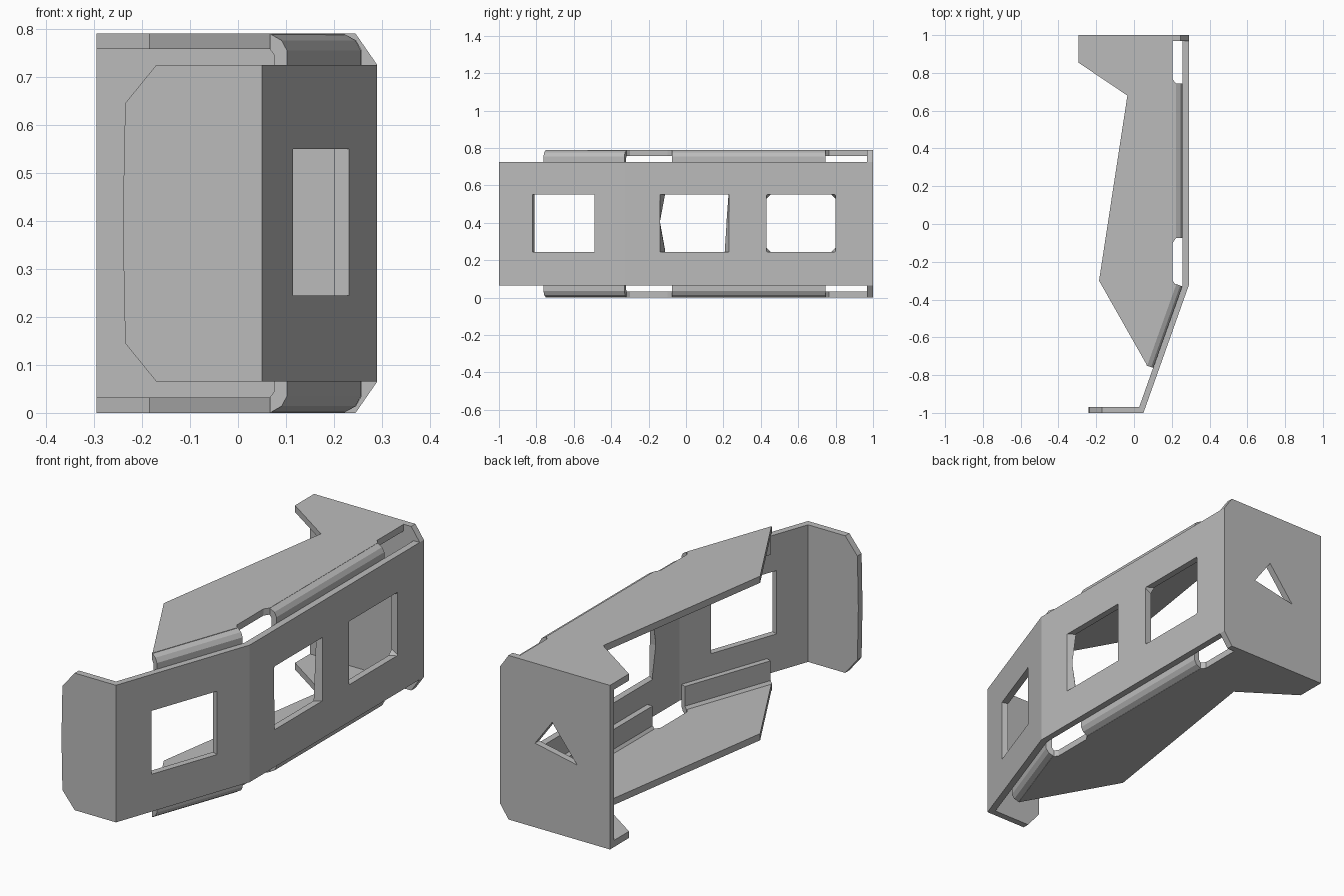
import bpy
import bmesh
from mathutils import Vector

cube = bpy.data.objects.get("Cube")
if cube:
    bpy.data.objects.remove(cube)

steel = bpy.data.materials.new("plain_grey")
steel.use_nodes = True
grey = (0.5, 0.5, 0.5, 1)
steel.diffuse_color = grey
steel.node_tree.nodes["Principled BSDF"].inputs["Base Color"].default_value = grey

HEIGHT = 0.79
LOW, HIGH = 0.065, 0.725
T = 0.032


def loft(name, first, second):
    """Closed solid between two matching outlines."""
    bm = bmesh.new()
    a = [bm.verts.new(p) for p in first]
    b = [bm.verts.new(p) for p in second]
    bm.faces.new(a)
    bm.faces.new(b[::-1])
    for i in range(len(a)):
        j = (i + 1) % len(a)
        bm.faces.new((a[i], b[i], b[j], a[j]))
    bmesh.ops.recalc_face_normals(bm, faces=bm.faces)
    mesh = bpy.data.meshes.new(name)
    bm.to_mesh(mesh)
    bm.free()
    mesh.materials.append(steel)
    obj = bpy.data.objects.new(name, mesh)
    bpy.context.collection.objects.link(obj)
    return obj


def prism_z(name, outline, z0, z1):
    return loft(name, [(x, y, z0) for x, y in outline], [(x, y, z1) for x, y in outline])


def prism_y(name, outline, y0, y1):
    return loft(name, [(x, y0, z) for x, z in outline], [(x, y1, z) for x, z in outline])


def cut(target, cutter):
    cutter.hide_render = True
    mod = target.modifiers.new("cut", "BOOLEAN")
    mod.operation = "DIFFERENCE"
    mod.solver = "EXACT"
    mod.object = cutter
    bpy.context.view_layer.objects.active = target
    bpy.ops.object.modifier_apply(modifier=mod.name)
    bpy.data.objects.remove(cutter)


# Bent side strip
strip = prism_z("side_strip", [
    (0.29, 0.968), (0.29, -0.325), (0.05, -1), (0.02, -1),
    (0.02, -0.968), (0.028, -0.968), (0.258, -0.32), (0.258, 0.968)], LOW, HIGH)

# Front window, cut square to the slanted section
along = Vector((-0.24, -0.675, 0)).normalized()
normal = Vector((0.942, -0.335, 0))
bend = Vector((0.29, -0.325, 0))
rect = [(0.175, 0.245), (0.525, 0.245), (0.525, 0.55), (0.175, 0.55)]
cut(strip, loft("window_cutter",
                [bend + along * s + normal * 0.05 + Vector((0, 0, z)) for s, z in rect],
                [bend + along * s - normal * 0.08 + Vector((0, 0, z)) for s, z in rect]))


def window(outer, inner):
    cut(strip, loft("window_cutter", [(0.292, y, z) for y, z in outer],
                    [(0.255, y, z) for y, z in inner]))


# Middle window with pinched inner rim
window([(-0.14, 0.245), (0.23, 0.245), (0.23, 0.4), (0.23, 0.55), (-0.14, 0.55), (-0.14, 0.4)],
       [(-0.11, 0.245), (0.205, 0.245), (0.215, 0.4), (0.226, 0.55), (-0.11, 0.55), (-0.138, 0.4)])


def octagon(y0, y1, z0, z1, c):
    return [(y0 + c, z0), (y1 - c, z0), (y1, z0 + c), (y1, z1 - c),
            (y1 - c, z1), (y0 + c, z1), (y0, z1 - c), (y0, z0 + c)]


# Rear window with clipped inner corners
window(octagon(0.43, 0.8, 0.245, 0.55, 0.003), octagon(0.43, 0.8, 0.245, 0.55, 0.024))

# Front tab with clipped corners
prism_y("front_tab", [(0.02, LOW), (-0.17, LOW), (-0.235, 0.145), (-0.24, 0.395),
                      (-0.235, 0.645), (-0.17, HIGH), (0.02, HIGH)], -1, -0.968)

# Back plate with a triangular hole
back = prism_y("back_plate", [(-0.295, 0), (0.245, 0), (0.29, LOW), (0.29, HIGH),
                              (0.245, HEIGHT), (-0.295, HEIGHT)], 0.968, 1)
cut(back, prism_y("triangle_cutter", [(0.013, 0.53), (0.104, 0.405), (-0.12, 0.36)], 0.9, 1.1))

# Flanges with relief slots beside the strip
flange = [(-0.295, 0.968), (-0.295, 0.855), (-0.035, 0.68), (-0.185, -0.3),
          (0.07, -0.75), (0.222, -0.325), (0.205, -0.3), (0.205, -0.1), (0.222, -0.075),
          (0.222, 0.745), (0.205, 0.765), (0.205, 0.968)]

# Bent lip section: distance inward from the strip, distance from outer face
section = [(0.038, 0), (0.012, 0.014), (0, 0.035), (0, 0.14),
           (0.028, 0.14), (0.028, 0.045), (0.038, T)]


def lip(name, start, end, height):
    a, b = Vector(start), Vector(end)
    d = (b - a).normalized()
    inward = Vector((-d.y, d.x))
    rings = []
    for p in (a, b):
        rings.append([(*(p + inward * n), height(t)) for n, t in section])
    loft(name, *rings)


for side, height in (("bottom", lambda t: t), ("top", lambda t: HEIGHT - t)):
    prism_z(side + "_flange", flange, height(0), height(T))
    lip(side + "_middle_lip", (0.258, -0.075), (0.258, 0.745), height)
    lip(side + "_front_lip", (0.102, -0.762), (0.256, -0.33), height)
